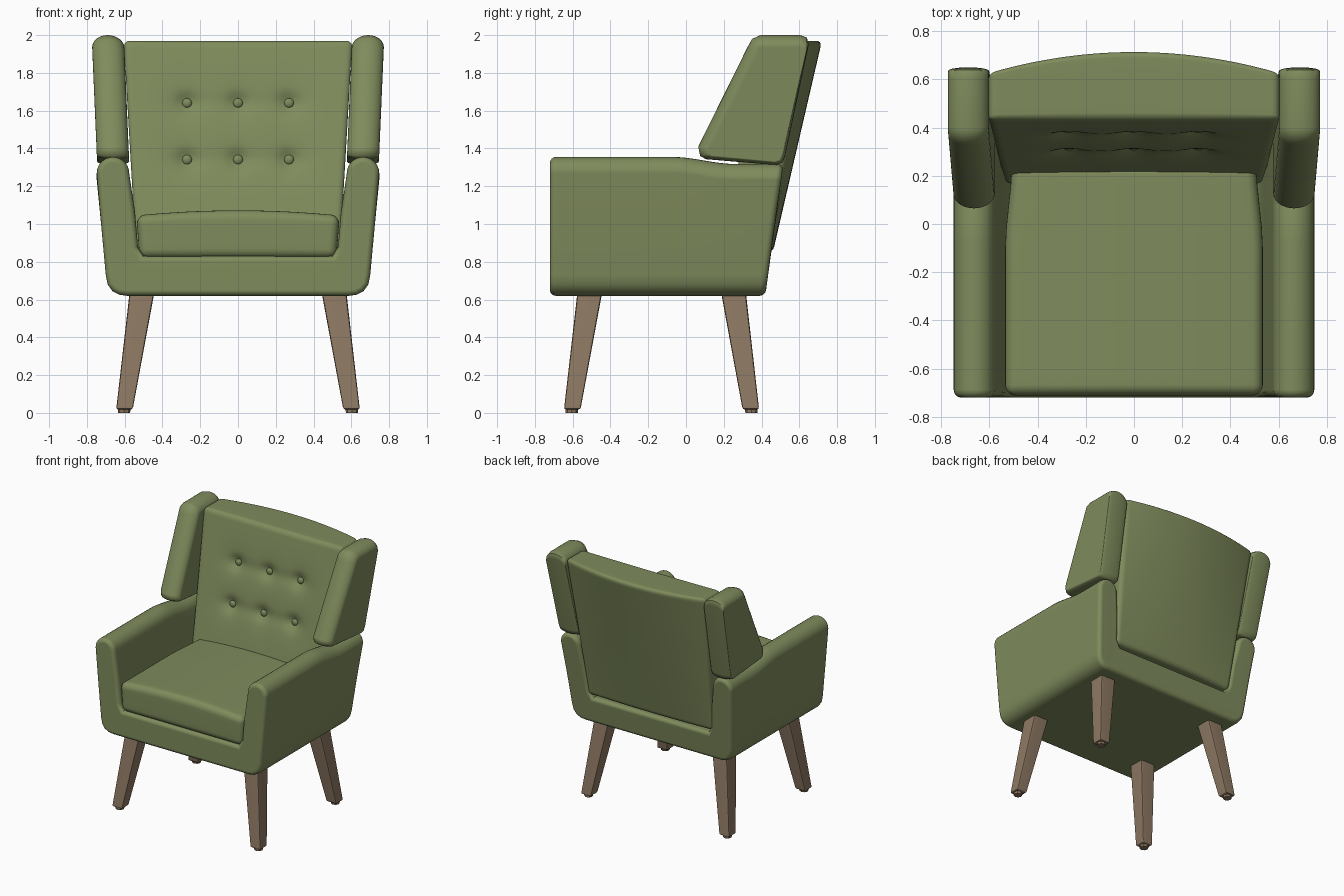
import bpy, bmesh, math
from mathutils import Vector

if "Cube" in bpy.data.objects:
    bpy.data.objects.remove(bpy.data.objects["Cube"])


def material(name, rgb):
    m = bpy.data.materials.new(name)
    m.diffuse_color = (*rgb, 1)
    m.use_nodes = True
    m.node_tree.nodes["Principled BSDF"].inputs["Base Color"].default_value = m.diffuse_color
    return m


GREEN = material("green fabric", (0.212, 0.26, 0.108))
WOOD = material("brown wood", (0.27, 0.19, 0.124))


def finish(bm, name, mat, angle=40):
    bmesh.ops.recalc_face_normals(bm, faces=bm.faces)
    me = bpy.data.meshes.new(name)
    bm.to_mesh(me)
    bm.free()
    me.materials.append(mat)
    ob = bpy.data.objects.new(name, me)
    bpy.context.collection.objects.link(ob)
    bpy.ops.object.select_all(action='DESELECT')
    ob.select_set(True)
    bpy.context.view_layer.objects.active = ob
    bpy.ops.object.shade_smooth_by_angle(angle=math.radians(angle))
    wn = ob.modifiers.new("weighted normals", 'WEIGHTED_NORMAL')
    wn.keep_sharp = True
    return ob


def slice_axis(bm, axis, lo, hi, n):
    no = Vector((0, 0, 0))
    no[axis] = 1
    for i in range(n):
        co = no * (lo + (hi - lo) * (i + 0.5) / n)
        bmesh.ops.bisect_plane(bm, geom=bm.verts[:] + bm.edges[:] + bm.faces[:],
                               plane_co=co, plane_no=no)


def soft_box(lo, hi, bevel, segs, cuts=(0, 0, 0)):
    bm = bmesh.new()
    bmesh.ops.create_cube(bm, size=1)
    for v in bm.verts:
        v.co = [lo[i] if v.co[i] < 0 else hi[i] for i in range(3)]
    bmesh.ops.bevel(bm, geom=bm.edges[:], offset=bevel, segments=segs,
                    profile=0.5, affect='EDGES')
    for a in range(3):
        slice_axis(bm, a, lo[a] + bevel, hi[a] - bevel, cuts[a])
    return bm


def smoothstep(t):
    t = max(0, min(1, t))
    return t * t * (3 - 2 * t)


# Body: U-shaped shell with base and both arms
half = [(0.59, 0.62), (0.63, 0.626), (0.665, 0.645), (0.69, 0.68), (0.70, 0.73), (0.725, 1.0)]
half += [(0.662 + 0.086 * math.cos(math.pi * i / 14), 1.269 + 0.086 * math.sin(math.pi * i / 14))
         for i in range(15)]
half += [(0.545, 1.06), (0.53, 0.88), (0.50, 0.83)]
profile = half + [(-x, z) for x, z in reversed(half)]
bm = bmesh.new()
face = bm.faces.new([bm.verts.new((x, -0.72, z)) for x, z in profile])
ext = bmesh.ops.extrude_face_region(bm, geom=[face])
for g in ext["geom"]:
    if isinstance(g, bmesh.types.BMVert):
        g.co.y = 0.42
bmesh.ops.recalc_face_normals(bm, faces=bm.faces)
rims = [e for e in bm.edges if abs(e.verts[0].co.y - e.verts[1].co.y) < 1e-5]
bmesh.ops.bevel(bm, geom=rims, offset=0.03, segments=4, profile=0.5, affect='EDGES')
slice_axis(bm, 1, -0.15, 0.25, 10)
for v in bm.verts:
    x, y, z = v.co
    v.co.y += (z - 0.62) * 0.13 * (y + 0.72) / 1.14
    if z > 1.1:
        v.co.z -= 0.037 * smoothstep((y + 0.12) / 0.3) * smoothstep((z - 1.1) / 0.2)
finish(bm, "body_and_arms", GREEN)

# Seat cushion with a gentle crown
bm = soft_box((-0.535, -0.712, 0.82), (0.535, 0.25, 1.045), 0.045, 5, (16, 10, 2))
for v in bm.verts:
    x, y, z = v.co
    t = (z - 0.82) / 0.225
    v.co.x *= (0.975 + 0.03 * t) * (1 - 0.05 * smoothstep((y + 0.1) / 0.35))
    v.co.z += 0.027 * t * (1 - (x / 0.535) ** 2)
finish(bm, "seat_cushion", GREEN)

# Tufted backrest: leaning slab, bowed at the rear, dimpled at the front
BUTTONS = [(x, z) for x in (-0.27, 0, 0.27) for z in (1.34, 1.64)]


def back_front(x, z):
    y = 0.217 + (z - 1.07) * 0.24
    for bx, bz in BUTTONS:
        d2 = (x - bx) ** 2 + (z - bz) ** 2
        y += 0.026 * math.exp(-d2 / 0.0022) + 0.014 * math.exp(-d2 / 0.014)
    fade = 1 - smoothstep((abs(x) - 0.25) / 0.2)
    for bz in (1.34, 1.64):
        y += 0.008 * fade * math.exp(-(z - bz) ** 2 / 0.002)
    return y


bm = soft_box((-0.57, -0.15, 0.85), (0.57, 0.15, 1.97), 0.03, 4, (50, 2, 50))
for v in bm.verts:
    x, y, z = v.co
    t = (z - 0.85) / 1.12
    u = x / 0.57
    w = (y + 0.15) / 0.3
    x = u * (0.54 + 0.065 * t)
    plain = 0.217 + (z - 1.07) * 0.24
    rear = 0.46 + 0.232 * (z - 0.85) - (0.015 + 0.075 * t) * u * u
    v.co.x = x
    v.co.y = plain + (rear - plain) * w + (back_front(x, z) - plain) * max(0, 1 - 2 * w)
finish(bm, "backrest", GREEN)

# Buttons
for i, (bx, bz) in enumerate(BUTTONS):
    bm = bmesh.new()
    bmesh.ops.create_uvsphere(bm, u_segments=16, v_segments=10, radius=0.026)
    for v in bm.verts:
        v.co = Vector((v.co.x + bx, v.co.y * 0.65 + back_front(bx, bz) - 0.008, v.co.z + bz))
    finish(bm, f"button_{i + 1}", GREEN)

# Wings: side profile (y, z) with the inset each point gets toward the faces
WING = [(0.105, 1.343, 0.03, 0.02), (0.075, 1.36, 0.05, 0.015), (0.065, 1.41, 0.06, -0.01),
        (0.325, 1.935, 0.05, -0.03), (0.35, 1.98, 0.035, -0.05), (0.395, 2.0, 0.01, -0.065),
        (0.605, 2.0, -0.005, -0.065), (0.64, 1.987, -0.01, -0.06), (0.65, 1.95, -0.015, -0.04),
        (0.525, 1.36, -0.015, 0.01), (0.51, 1.325, -0.015, 0.015), (0.48, 1.312, -0.01, 0.02)]
for side, label in ((1, "right"), (-1, "left")):
    bm = bmesh.new()
    rings = []
    for i in range(15):
        a = math.pi * (i / 14 - 0.5)
        e = 1 - math.cos(a)
        ring = []
        for y, z, dy, dz in WING:
            y, z = y + dy * e, z + dz * e
            x = 0.661 + 0.043 * (z - 1.33) + 0.085 * math.sin(a)
            ring.append(bm.verts.new((side * x, y, z)))
        rings.append(ring)
    n = len(WING)
    for r0, r1 in zip(rings, rings[1:]):
        for j in range(n):
            bm.faces.new((r0[j], r0[(j + 1) % n], r1[(j + 1) % n], r1[j]))
    bm.faces.new(rings[0])
    bm.faces.new(rings[-1])
    finish(bm, f"{label}_wing", GREEN, 50)

# Splayed tapered legs with small foot glides
for sx, xl in ((1, "right"), (-1, "left")):
    for top_y, foot_y, yl in ((-0.512, -0.605, "front"), (0.254, 0.346, "back")):
        bm = soft_box((-0.065, -0.065, 0.018), (0.065, 0.065, 0.66), 0.014, 2)
        for v in bm.verts:
            t = v.co.z / 0.62
            s = (0.043 + 0.022 * t) / 0.065
            v.co.x = sx * (0.604 + (0.511 - 0.604) * t) + v.co.x * s
            v.co.y = foot_y + (top_y - foot_y) * t + v.co.y * s
        finish(bm, f"{yl}_{xl}_leg", WOOD)
        bm = bmesh.new()
        bmesh.ops.create_cone(bm, cap_ends=True, segments=8, radius1=0.032, radius2=0.034, depth=0.03)
        for v in bm.verts:
            v.co += Vector((sx * 0.603, foot_y, 0.015))
        finish(bm, f"{yl}_{xl}_foot", WOOD)
